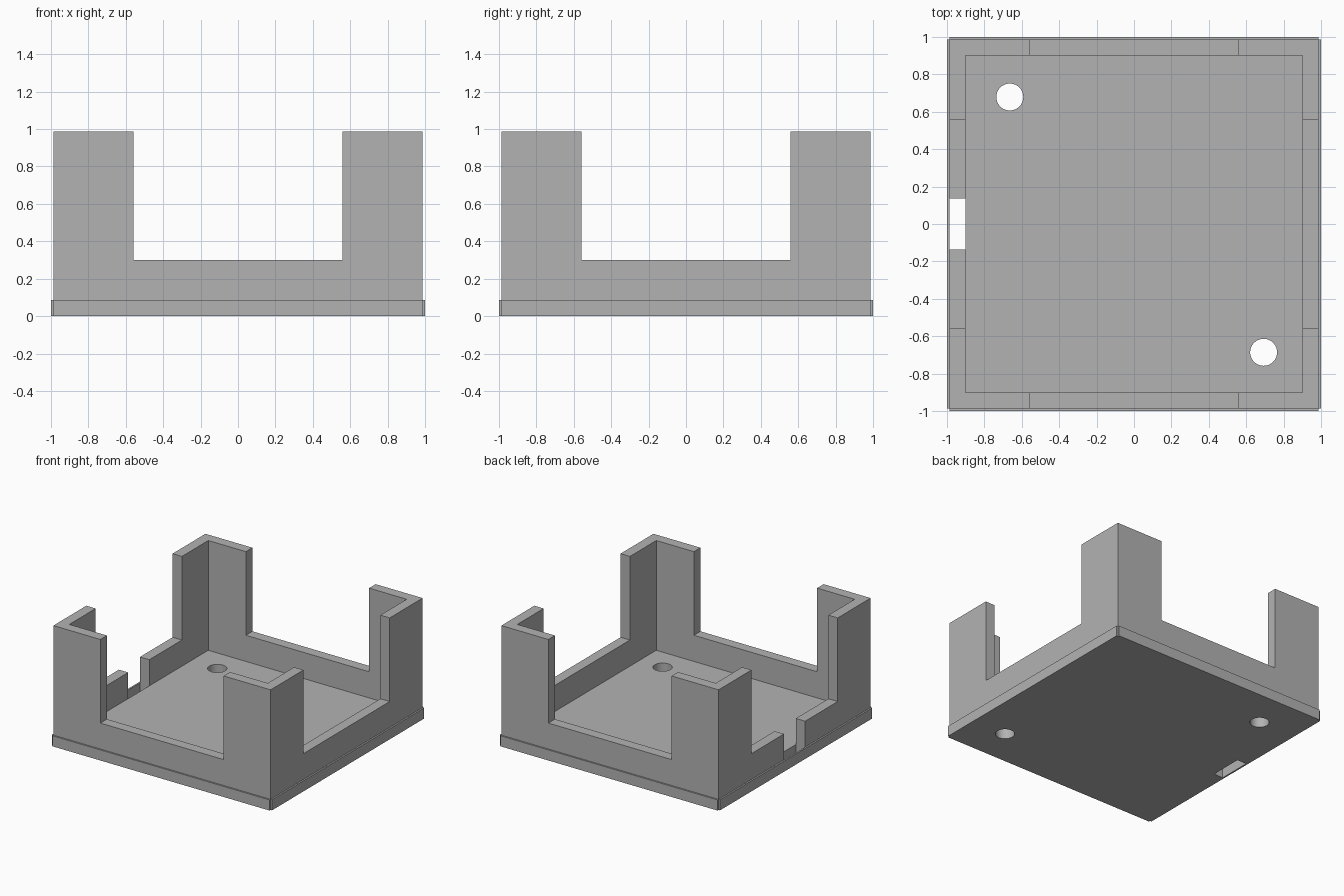
import bpy
import math

if "Cube" in bpy.data.objects:
    bpy.data.objects.remove(bpy.data.objects["Cube"])

# Main dimensions
BODY = 0.987      # half width of the tray body, also its height
INNER = 0.902     # half width of the cavity
FLOOR = 0.085     # floor thickness
LIP = 0.087       # height of the outer lip
RIM = 0.30        # height of the low walls
GAP = 0.56        # half width of the wall openings

grey = bpy.data.materials.new("plain_grey")
grey.use_nodes = True
colour = (0.45, 0.45, 0.45, 1)
grey.diffuse_color = colour
grey.node_tree.nodes["Principled BSDF"].inputs["Base Color"].default_value = colour


def box(name, low, high):
    """Axis-aligned box between two corners."""
    centre = [(a + b) / 2 for a, b in zip(low, high)]
    bpy.ops.mesh.primitive_cube_add(size=1, location=centre)
    ob = bpy.context.object
    ob.name = name
    ob.scale = [b - a for a, b in zip(low, high)]
    bpy.ops.object.transform_apply(location=True, rotation=False, scale=True)
    ob.data.materials.append(grey)
    return ob


def cut(target, cutter):
    """Subtract the cutter from the target, then discard the cutter."""
    mod = target.modifiers.new("cut", "BOOLEAN")
    mod.operation = "DIFFERENCE"
    mod.solver = "EXACT"
    mod.object = cutter
    bpy.context.view_layer.objects.active = target
    bpy.ops.object.modifier_apply(modifier=mod.name)
    bpy.data.objects.remove(cutter)


# Tray body: hollow block with a wide opening in each wall
tray = box("tray_body", (-BODY, -BODY, 0), (BODY, BODY, BODY))
cut(tray, box("cavity", (-INNER, -INNER, FLOOR), (INNER, INNER, 2)))
cut(tray, box("side_opening", (-2, -GAP, RIM), (2, GAP, 2)))
cut(tray, box("front_back_opening", (-GAP, -2, RIM), (GAP, 2, 2)))

# Cable slot through the right wall and floor edge
cut(tray, box("cable_slot", (-2, -0.137, -1), (-INNER, 0.137, 1)))

# Two screw holes in opposite corners of the floor
for x, y in ((-0.664, 0.679), (0.693, -0.686)):
    bpy.ops.mesh.primitive_cylinder_add(vertices=48, radius=0.072, depth=1, location=(x, y, 0))
    drill = bpy.context.object
    drill.data.materials.append(grey)
    cut(tray, drill)

bpy.ops.object.select_all(action="DESELECT")
tray.select_set(True)
bpy.context.view_layer.objects.active = tray
bpy.ops.object.shade_smooth_by_angle(angle=math.radians(30))

# Thin lip strips around the foot, leaving the corners open
for side, name in ((-1, "right"), (1, "left")):
    a, b = sorted((side * BODY, side))
    box(name + "_lip", (a, -BODY, 0), (b, BODY, LIP))
for side, name in ((-1, "front"), (1, "back")):
    a, b = sorted((side * BODY, side))
    box(name + "_lip", (-BODY, a, 0), (BODY, b, LIP))
